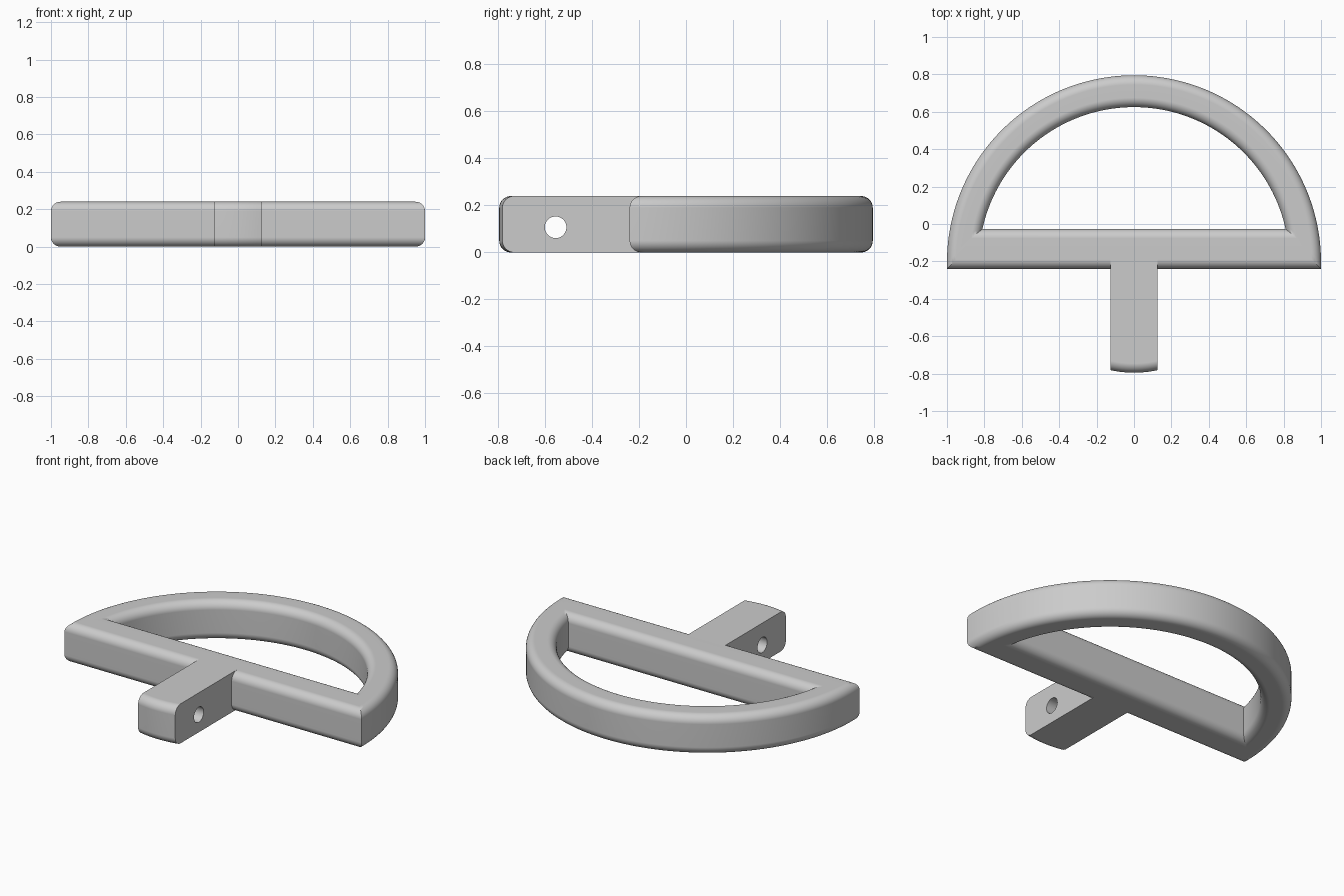
import bpy, bmesh
from math import sin, cos, asin, pi, sqrt

cube = bpy.data.objects.get("Cube")
if cube:
    bpy.data.objects.remove(cube)

HEIGHT, FILLET, STEPS = 0.24, 0.05, 8
CENTRE_Y = -0.205                      # centre of every arc
OUTER_R, INNER_R = 1.0, 0.83
BAR_FRONT, BAR_BACK = -0.24, -0.027
STEM_R, STEM_HALF = 0.59, 0.125

grey = bpy.data.materials.new("plain_grey")
grey.use_nodes = True
colour = (0.6, 0.6, 0.6, 1)
grey.diffuse_color = colour
grey.node_tree.nodes["Principled BSDF"].inputs["Base Color"].default_value = colour


def make_object(name, bm):
    bmesh.ops.recalc_face_normals(bm, faces=bm.faces)
    mesh = bpy.data.meshes.new(name)
    bm.to_mesh(mesh)
    bm.free()
    mesh.materials.append(grey)
    obj = bpy.data.objects.new(name, mesh)
    bpy.context.collection.objects.link(obj)
    return obj


def finish(obj):
    bpy.ops.object.select_all(action='DESELECT')
    obj.select_set(True)
    bpy.context.view_layer.objects.active = obj
    for mod in list(obj.modifiers):
        bpy.ops.object.modifier_apply(modifier=mod.name)
    bpy.ops.object.shade_smooth_by_angle(angle=pi / 6)
    obj.modifiers.new("even_shading", 'WEIGHTED_NORMAL').keep_sharp = True


def rounded_side():
    """Inset and height pairs of a wall with rounded bottom and top edges."""
    arc = [(FILLET * (1 - sin(a)), FILLET * (1 - cos(a)))
           for a in (i * pi / 2 / STEPS for i in range(STEPS + 1))]
    return arc + [(d, HEIGHT - z) for d, z in reversed(arc)]


def d_outline(radius, line_y, segments=96):
    """Arc closed by a straight line at line_y."""
    start = asin((line_y - CENTRE_Y) / radius)
    angles = [start + (pi - 2 * start) * i / segments for i in range(segments + 1)]
    return [(radius * cos(a), CENTRE_Y + radius * sin(a)) for a in angles]


def bridge(bm, loops, closed_loops, closed_points):
    for i in range(len(loops) if closed_loops else len(loops) - 1):
        a, b = loops[i], loops[(i + 1) % len(loops)]
        for j in range(len(a) if closed_points else len(a) - 1):
            k = (j + 1) % len(a)
            bm.faces.new((a[j], a[k], b[k], b[j]))


# D-shaped handle: rounded outer wall up, rounded inner wall down
bm = bmesh.new()
sections = [(OUTER_R - d, BAR_FRONT + d, z) for d, z in rounded_side()]
sections += [(INNER_R + d, BAR_BACK - d, z) for d, z in reversed(rounded_side())]
loops = [[bm.verts.new((x, y, z)) for x, y in d_outline(r, line)]
         for r, line, z in sections]
bridge(bm, loops, True, True)
finish(make_object("handle_ring", bm))

# Stem with a bowed, rounded front end
bm = bmesh.new()
slices = []
for i in range(13):
    x = STEM_HALF * (i / 6 - 1)
    points = [(CENTRE_Y - sqrt((STEM_R - d) ** 2 - x * x), z) for d, z in rounded_side()]
    root = BAR_FRONT + FILLET
    points += [(root, HEIGHT), (root, 0)]
    slices.append([bm.verts.new((x, y, z)) for y, z in points])
bridge(bm, slices, False, True)
bm.faces.new(slices[0])
bm.faces.new(slices[-1])
stem = make_object("stem", bm)

# Cross hole through the stem
bpy.ops.mesh.primitive_cylinder_add(vertices=48, radius=0.046, depth=0.6,
                                    location=(0, -0.555, 0.107), rotation=(0, pi / 2, 0))
cutter = bpy.context.object
cutter.name = "hole_cutter"
cutter.hide_render = True
cutter.data.materials.append(grey)
hole = stem.modifiers.new("cross_hole", 'BOOLEAN')
hole.operation, hole.solver, hole.object = 'DIFFERENCE', 'EXACT', cutter
finish(stem)
bpy.data.objects.remove(cutter)
